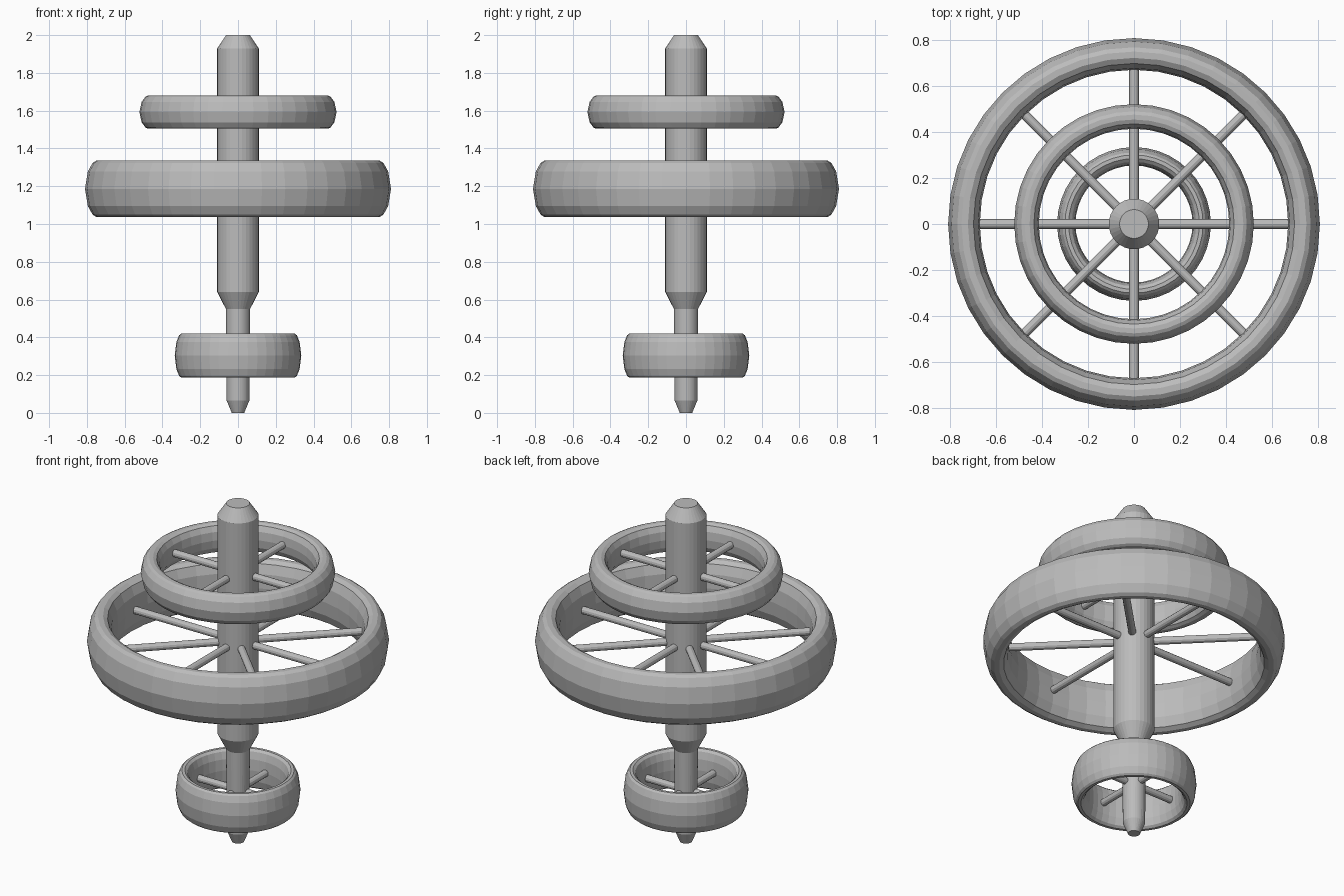
import bpy, math

if "Cube" in bpy.data.objects:
    bpy.data.objects.remove(bpy.data.objects["Cube"])

mat = bpy.data.materials.new("plain_grey")
mat.diffuse_color = (0.5, 0.5, 0.5, 1)
mat.use_nodes = True
mat.node_tree.nodes["Principled BSDF"].inputs["Base Color"].default_value = mat.diffuse_color


def lathe(name, profile, segs, closed):
    """Spin an (r, z) profile about z; closed loops make rings, open ones get caps."""
    verts, faces = [], []
    n = len(profile)
    for i in range(segs):
        a = 2 * math.pi * i / segs
        verts += [(r * math.cos(a), r * math.sin(a), z) for r, z in profile]
    for i in range(segs):
        j = (i + 1) % segs
        for k in range(n if closed else n - 1):
            m = (k + 1) % n
            faces.append((i * n + k, j * n + k, j * n + m, i * n + m))
    if not closed:
        faces.append([i * n for i in reversed(range(segs))])
        faces.append([i * n + n - 1 for i in range(segs)])
    me = bpy.data.meshes.new(name)
    me.from_pydata(verts, [], faces)
    me.materials.append(mat)
    ob = bpy.data.objects.new(name, me)
    bpy.context.collection.objects.link(ob)
    return ob


def wheel(name, inner, outer, z0, z1, spokes, spoke_r):
    # rounded rim cross-section, going up the outside and down the inside
    mid, h = (z0 + z1) / 2, (z1 - z0) / 2
    c, w = (inner + outer) / 2, (outer - inner) / 2
    out = [(0.15, 1.0), (0.42, 0.92), (0.78, 0.62), (1.0, 0.0)]
    half = [(c + w * x, mid + h * z) for x, z in out]
    low = [(r, 2 * mid - z) for r, z in half[:3]]
    inside = [(c - w * 0.25, z1), (c - w * 0.6, mid + h * 0.9),
              (c - w * 0.9, mid + h * 0.55), (inner, mid)]
    inside_low = [(r, 2 * mid - z) for r, z in reversed(inside[:3])]
    lathe(name + "_rim", low + half[::-1] + inside + inside_low, 40, True)
    # spokes from the shaft to the rim
    length = inner + 0.02
    for i in range(spokes):
        a = 2 * math.pi * i / spokes
        bpy.ops.mesh.primitive_cylinder_add(
            vertices=12, radius=spoke_r, depth=length,
            location=(math.cos(a) * length / 2, math.sin(a) * length / 2, mid),
            rotation=(0, math.pi / 2, a))
        ob = bpy.context.object
        ob.name = f"{name}_spoke_{i + 1}"
        ob.data.materials.append(mat)


# central shaft with tapered ends
lathe("shaft", [(0.033, 0), (0.06, 0.065), (0.064, 0.55), (0.11, 0.64),
                (0.11, 1.93), (0.063, 2.0)], 32, False)

# three spoked wheels
wheel("lower_wheel", 0.255, 0.335, 0.187, 0.42, 4, 0.02)
wheel("main_wheel", 0.672, 0.81, 1.038, 1.335, 8, 0.021)
wheel("upper_wheel", 0.415, 0.522, 1.505, 1.68, 4, 0.021)
